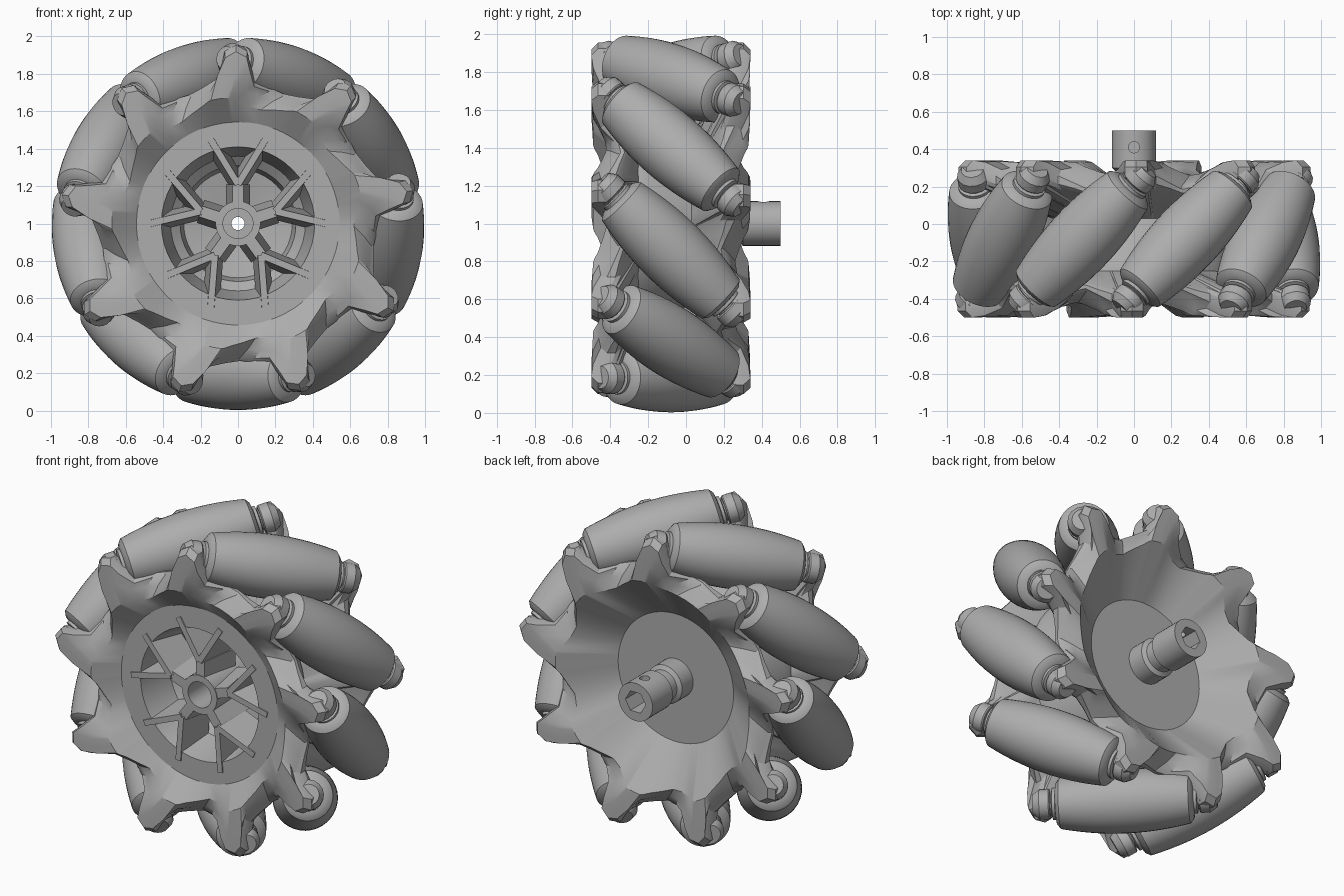
import bpy, bmesh, math
from mathutils import Vector, Matrix

if "Cube" in bpy.data.objects:
    bpy.data.objects.remove(bpy.data.objects["Cube"])

CZ = 1.0            # height of the wheel axis
N = 9               # rollers and lugs per plate
MID = -0.08         # middle plane of the wheel along y
R = 0.812           # radius of the roller centres

grey = bpy.data.materials.new("grey")
grey.diffuse_color = (0.42, 0.42, 0.42, 1)
grey.use_nodes = True
grey.node_tree.nodes["Principled BSDF"].inputs["Base Color"].default_value = grey.diffuse_color


def shade(ob, angle):
    bpy.ops.object.select_all(action='DESELECT')
    bpy.context.view_layer.objects.active = ob
    ob.select_set(True)
    bpy.ops.object.shade_smooth_by_angle(angle=math.radians(angle))


def finish(name, bm, angle=30):
    bmesh.ops.recalc_face_normals(bm, faces=bm.faces)
    me = bpy.data.meshes.new(name)
    bm.to_mesh(me)
    bm.free()
    me.materials.append(grey)
    ob = bpy.data.objects.new(name, me)
    bpy.context.collection.objects.link(ob)
    shade(ob, angle)
    return ob


def skin(bm, rings, closed):
    """Join rings of verts; either loop back to the first or cap both ends."""
    n = len(rings[0])
    for i in range(len(rings) - (0 if closed else 1)):
        a, b = rings[i], rings[(i + 1) % len(rings)]
        for j in range(n):
            k = (j + 1) % n
            bm.faces.new((a[j], a[k], b[k], b[j]))
    if not closed:
        bm.faces.new(rings[0])
        bm.faces.new(rings[-1])


def lathe(bm, profile, origin, axis, seg=48, closed=False):
    """Turn (radius, distance) points about an axis."""
    rot = Vector(axis).to_track_quat('Z', 'Y').to_matrix().to_4x4()
    m = Matrix.Translation(origin) @ rot
    rings = [[bm.verts.new(m @ Vector((r * math.cos(2 * math.pi * j / seg),
                                       r * math.sin(2 * math.pi * j / seg), h)))
              for j in range(seg)] for r, h in profile]
    skin(bm, rings, closed)


def polar(r, deg, y):
    a = math.radians(deg)
    return Vector((r * math.cos(a), y, CZ + r * math.sin(a)))


# --- rollers: barrel bodies set at 45 degrees, with necks and lug bosses
def body_radius(t):
    return 0.997 - math.sqrt(R * R + t * t / 2)


body = [(body_radius(t), t) for t in [-0.37 + 0.74 * i / 14 for i in range(15)]]
ends = [(0.065, 0.47), (0.065, 0.418), (0.09, 0.412), (0.09, 0.395), (0.118, 0.39)]
roller_profile = [(r, -t) for r, t in ends] + body + ends[::-1]
for k in range(N):
    deg = 110 + 40 * k
    a = math.radians(deg)
    axis = Vector((math.sin(a), 1, -math.cos(a))).normalized()
    centre = polar(R, deg, MID)
    bm = bmesh.new()
    lathe(bm, roller_profile, centre, axis, 36)
    finish("roller", bm)
    bm = bmesh.new()
    for s in (-1, 1):
        lathe(bm, [(0.082, 0.425), (0.088, 0.432), (0.088, 0.485), (0.06, 0.525)],
              centre, axis * s, 16)
    finish("roller_boss", bm)

# --- lugged plates: (angle from lug, outer radius, set back, thickness)
OUTLINE = [(-7.5, 0.77, 0.05, 0.11), (-5, 0.86, 0.01, 0.12), (-3.7, 0.925, 0, 0.12),
           (0, 0.955, 0, 0.12), (3.7, 0.925, 0, 0.12), (5, 0.86, 0.01, 0.12),
           (8, 0.78, 0.05, 0.11), (14, 0.75, 0.10, 0.07), (20, 0.735, 0.14, 0.05),
           (26, 0.745, 0.12, 0.06)]


def plate(name, side, root, heel):
    """side 1 is the front; side -1 is the mirrored back plate."""
    def place(r, off, y):
        return polar(r, 90 + side * off, y if side == 1 else 2 * MID - y)
    rows = [[] for _ in range(8)]
    bm = bmesh.new()
    for k in range(N):
        for off, r, back, thick in OUTLINE:
            th = 0.7 + 40 * k + off
            skew = th + 8
            inner = 0.675 - 0.055 * back / 0.14     # wavy rim of the bowl
            y = -0.5 + back
            e = 0.3 * thick                         # rounding of the edge
            pts = [(root[0], skew, root[1]),
                   (inner, skew, -0.49 + 0.5 * back),
                   ((inner + r) / 2, th + 3.5, -0.498 + 0.75 * back),
                   (r - e, th, y),
                   (r, th, y + e),
                   (r, th, y + thick - e),
                   (r - e, th, y + thick),
                   (heel[0], skew, heel[1])]
            for row, p in zip(rows, pts):
                row.append(bm.verts.new(place(*p)))
    skin(bm, rows, True)
    return finish(name, bm, 28)


plate("front_plate", 1, (0.54, -0.378), (0.55, -0.25))
plate("back_plate", -1, (0.40, -0.26), (0.44, -0.19))

# --- barrel: front ring, deep cavity and back disc in one turned shell
bm = bmesh.new()
lathe(bm, [(0.545, -0.38), (0.56, -0.30), (0.55, -0.20), (0.44, 0.0), (0.41, 0.10),
           (0.09, 0.10), (0.09, 0.02), (0.29, -0.02), (0.31, -0.12), (0.36, -0.16),
           (0.41, -0.38)], (0, 0, CZ), (0, 1, 0), 48, True)
finish("barrel", bm)


# --- five forked spokes
def bar(bm, p, q, w_front, w_back, y0, y1):
    d = (q - p).normalized()
    side = Vector((-d.z, 0, d.x))
    rings = []
    for y, w in ((y0, w_front), (y1, w_back)):
        rings.append([bm.verts.new(Vector((c.x, y, c.z)) + side * s * w / 2)
                      for c, s in ((p, 1), (p, -1), (q, -1), (q, 1))])
    skin(bm, rings, False)


bm = bmesh.new()
for k in range(5):
    deg = 90 + 72 * k
    fork = polar(0.21, deg, 0)
    bar(bm, polar(0.09, deg, 0), fork, 0.06, 0.13, -0.375, -0.12)
    for s in (-1, 1):
        bar(bm, fork, polar(0.47, deg + 18 * s, 0), 0.035, 0.09, -0.387, -0.16)
finish("spokes", bm)

# --- hub and axle: hollow turned shaft with a through hole
bm = bmesh.new()
lathe(bm, [(0.12, -0.38), (0.12, 0.21), (0.095, 0.225), (0.095, 0.28),
           (0.118, 0.30), (0.118, 0.50), (0.035, 0.50), (0.035, -0.20),
           (0.08, -0.20), (0.08, -0.38)], (0, 0, CZ), (0, 1, 0), 36, True)
axle = finish("axle", bm)


# hexagon socket at the back and a set screw hole on top
def cut(target, profile, origin, axis, seg):
    bm = bmesh.new()
    lathe(bm, profile, origin, axis, seg)
    cutter = finish("cutter", bm)
    cutter.hide_render = True
    mod = target.modifiers.new("cut", 'BOOLEAN')
    mod.object = cutter
    mod.solver = 'EXACT'
    bpy.context.view_layer.objects.active = target
    bpy.ops.object.modifier_apply(modifier=mod.name)
    bpy.data.objects.remove(cutter)


cut(axle, [(0.07, 0), (0.07, 0.2)], (0, 0.36, CZ), (0, 1, 0), 6)
cut(axle, [(0.03, 0), (0.03, 0.2)], (0, 0.41, CZ), (0, 0, 1), 16)
shade(axle, 30)
